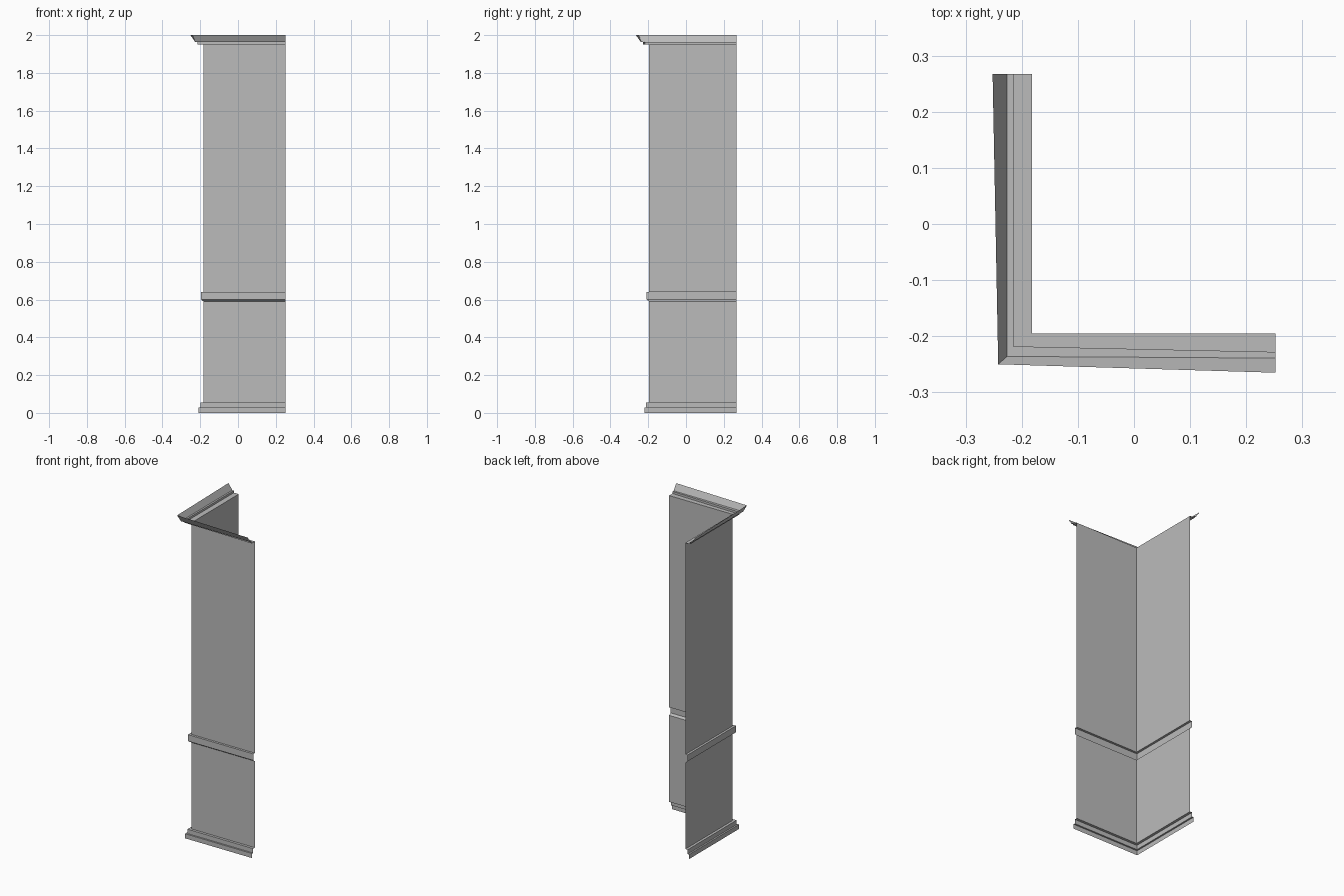
import bpy
import bmesh

default_cube = bpy.data.objects.get("Cube")
if default_cube:
    bpy.data.objects.remove(default_cube, do_unlink=True)

# One plaster colour for everything
plaster = bpy.data.materials.new("plaster grey")
plaster.use_nodes = True
grey = (0.5, 0.5, 0.5, 1)
plaster.diffuse_color = grey
plaster.node_tree.nodes["Principled BSDF"].inputs["Base Color"].default_value = grey

# Plan of the corner: the side wall runs back, the front wall runs to the left
WALL_X, WALL_Y = -0.182, -0.195
BACK_END, LEFT_END = 0.267, 0.252


def sweep_profile(name, profile):
    """Sweep rows of (height, end offset, corner x offset, corner y offset) around the corner."""
    bm = bmesh.new()
    rows = []
    for height, end, corner_x, corner_y in profile:
        plan = [
            (WALL_X - end, BACK_END),
            (WALL_X - corner_x, WALL_Y - corner_y),
            (LEFT_END, WALL_Y - end),
        ]
        rows.append([bm.verts.new((x, y, height)) for x, y in plan])
    for lower, upper in zip(rows, rows[1:]):
        for i in range(len(lower) - 1):
            bm.faces.new((lower[i], lower[i + 1], upper[i + 1], upper[i]))
    mesh = bpy.data.meshes.new(name)
    bm.to_mesh(mesh)
    bm.free()
    mesh.materials.append(plaster)
    part = bpy.data.objects.new(name, mesh)
    bpy.context.collection.objects.link(part)
    return part


def even(height, offset):
    """Profile row with the same offset along the whole sweep."""
    return height, offset, offset, offset


BASE_TOP, RAIL_BOTTOM, RAIL_TOP, CROWN_BOTTOM = 0.055, 0.59, 0.64, 1.95
BASE_STEP, CROWN_STEP = 0.028, 1.963

# Stepped skirting
sweep_profile("base_moulding", [
    even(0, 0.026), even(BASE_STEP, 0.026),
    even(BASE_STEP, 0.016), even(BASE_TOP, 0.016), even(BASE_TOP, 0),
])

# Flat panels
sweep_profile("lower_panel", [even(BASE_TOP, 0), even(RAIL_BOTTOM, 0)])
sweep_profile("upper_panel", [even(RAIL_TOP, 0), even(CROWN_BOTTOM, 0)])

# Rail with a chamfered underside
sweep_profile("chair_rail", [
    even(RAIL_BOTTOM, 0), even(0.6, 0.014),
    even(RAIL_TOP, 0.014), even(RAIL_TOP, 0),
])

# Flared crown, slightly wider at the open ends
sweep_profile("crown_moulding", [
    even(CROWN_BOTTOM, 0),
    (CROWN_BOTTOM, 0.033, 0.033, 0.023),
    (CROWN_STEP, 0.033, 0.033, 0.023),
    (CROWN_STEP, 0.044, 0.044, 0.041),
    (2, 0.07, 0.06, 0.055),
])
